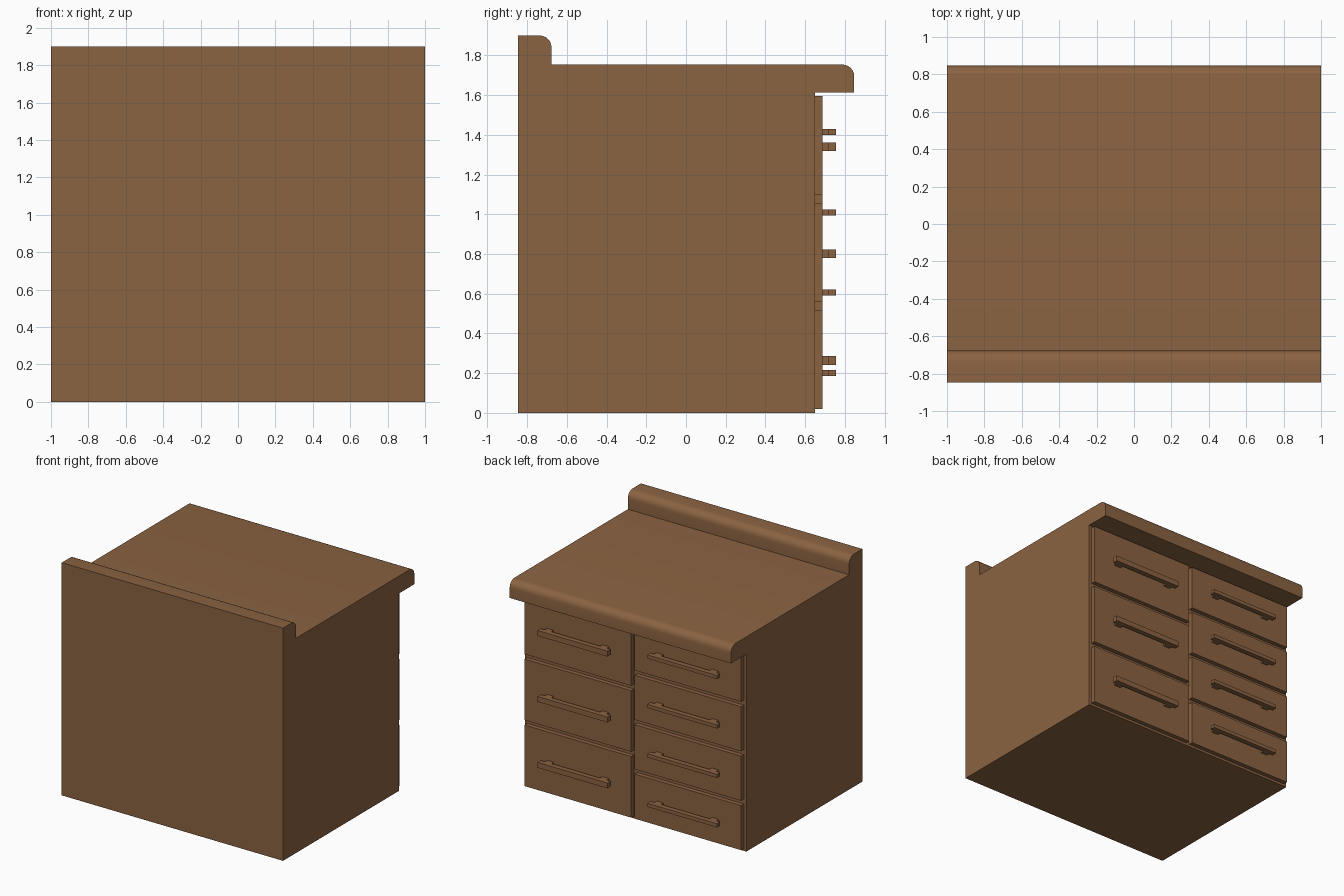
import bpy, bmesh, math

if "Cube" in bpy.data.objects:
    bpy.data.objects.remove(bpy.data.objects["Cube"])

wood = bpy.data.materials.new("brown wood")
wood.diffuse_color = (0.258, 0.125, 0.054, 1)
wood.use_nodes = True
wood.node_tree.nodes["Principled BSDF"].inputs["Base Color"].default_value = wood.diffuse_color


def finish(bm, name):
    bmesh.ops.recalc_face_normals(bm, faces=bm.faces[:])
    mesh = bpy.data.meshes.new(name)
    bm.to_mesh(mesh)
    bm.free()
    mesh.materials.append(wood)
    obj = bpy.data.objects.new(name, mesh)
    bpy.context.collection.objects.link(obj)
    return obj


def add_box(bm, x0, x1, y0, y1, z0, z1):
    verts = bmesh.ops.create_cube(bm, size=1)["verts"]
    for v in verts:
        v.co.x = x1 if v.co.x > 0 else x0
        v.co.y = y1 if v.co.y > 0 else y0
        v.co.z = z1 if v.co.z > 0 else z0


def round_corner(y, z, r, steps=6):
    # quarter arc from the vertical side up to the flat top
    return [(y - r + r * math.cos(a), z - r + r * math.sin(a))
            for a in (math.pi / 2 * i / steps for i in range(steps + 1))]


# Cabinet body with overhanging counter and raised ledge: one side profile
profile = [(-0.847, 0), (0.65, 0), (0.65, 1.612), (0.847, 1.612)]
profile += round_corner(0.847, 1.754, 0.06)
profile += [(-0.677, 1.754)]
profile += round_corner(-0.677, 1.9, 0.06)
profile += [(-0.847, 1.9)]
bm = bmesh.new()
side = bm.faces.new([bm.verts.new((-1, y, z)) for y, z in profile])
ext = bmesh.ops.extrude_face_region(bm, geom=[side])["geom"]
bmesh.ops.translate(bm, vec=(2, 0, 0),
                    verts=[g for g in ext if isinstance(g, bmesh.types.BMVert)])
cabinet = finish(bm, "cabinet_body")
bpy.context.view_layer.objects.active = cabinet
cabinet.select_set(True)
bpy.ops.object.shade_smooth_by_angle(angle=math.radians(30))

# Drawer columns: three tall drawers at +x, four shorter ones at -x
Z0, Z1, GAP = 0.02, 1.595, 0.04
for side_name, sign, count, grip in (("right", 1, 3, 0.044), ("left", -1, 4, 0.03)):
    height = (Z1 - Z0 - GAP * (count - 1)) / count
    xa, xb = sorted((sign * 0.015, sign * 0.978))
    cx = sign * 0.495
    for i in range(count):
        z = Z0 + i * (height + GAP)
        bm = bmesh.new()
        add_box(bm, xa, xb, 0.65, 0.686, z, z + height)
        finish(bm, f"{side_name}_drawer_{i + 1}")

        # Handle: long bar on two posts
        zc = z + height / 2 - (0.006 if count == 3 else 0)
        lo, hi = zc - grip / 2, zc + grip / 2
        bm = bmesh.new()
        add_box(bm, cx - 0.315, cx + 0.315, 0.715, 0.756, lo, hi)
        for px in (cx - 0.25, cx + 0.25):
            add_box(bm, px - 0.03, px + 0.03, 0.686, 0.715, lo, hi)
        finish(bm, f"{side_name}_handle_{i + 1}")
